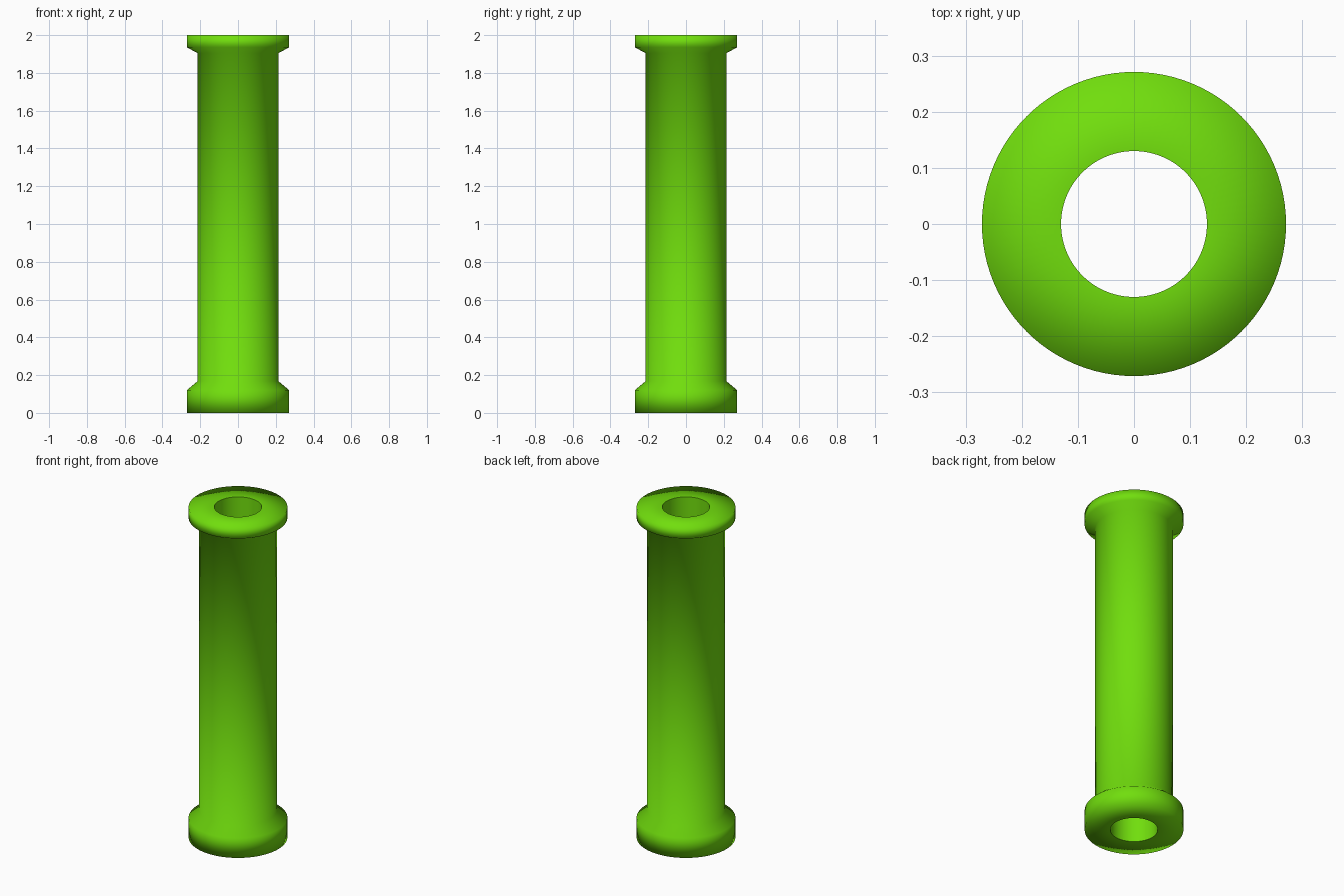
import bpy
import bmesh
import math

SEGMENTS = 96
BORE, BODY, COLLAR = 0.13, 0.214, 0.271

cube = bpy.data.objects.get("Cube")
if cube:
    bpy.data.objects.remove(cube, do_unlink=True)

# Single bright green
green = bpy.data.materials.new("bright_green")
green.use_nodes = True
color = (0.165, 0.73, 0.004, 1)
green.diffuse_color = color
green.node_tree.nodes["Principled BSDF"].inputs["Base Color"].default_value = color

# Closed wall section: collar, chamfer, tube, chamfer, collar, bore
profile = [(BORE, 0), (COLLAR, 0), (COLLAR, 0.12), (BODY, 0.168),
           (BODY, 1.905), (COLLAR, 1.935), (COLLAR, 2), (BORE, 2)]

bm = bmesh.new()
verts = [bm.verts.new((r, 0, z)) for r, z in profile]
edges = [bm.edges.new((a, b)) for a, b in zip(verts, verts[1:] + verts[:1])]
bmesh.ops.spin(bm, geom=verts + edges, cent=(0, 0, 0), axis=(0, 0, 1),
               angle=math.tau, steps=SEGMENTS, use_duplicate=False)
bmesh.ops.remove_doubles(bm, verts=bm.verts, dist=0.0001)
bmesh.ops.recalc_face_normals(bm, faces=bm.faces)

# Smooth all over, with crisp rims around the bore openings
for face in bm.faces:
    face.smooth = True
for edge in bm.edges:
    a, b = (v.co for v in edge.verts)
    at_bore = all(math.hypot(p.x, p.y) < BORE + 0.01 for p in (a, b))
    edge.smooth = not (at_bore and abs(a.z - b.z) < 0.001)

mesh = bpy.data.meshes.new("flanged_tube")
bm.to_mesh(mesh)
bm.free()
mesh.materials.append(green)
tube = bpy.data.objects.new("flanged_tube", mesh)
bpy.context.collection.objects.link(tube)
